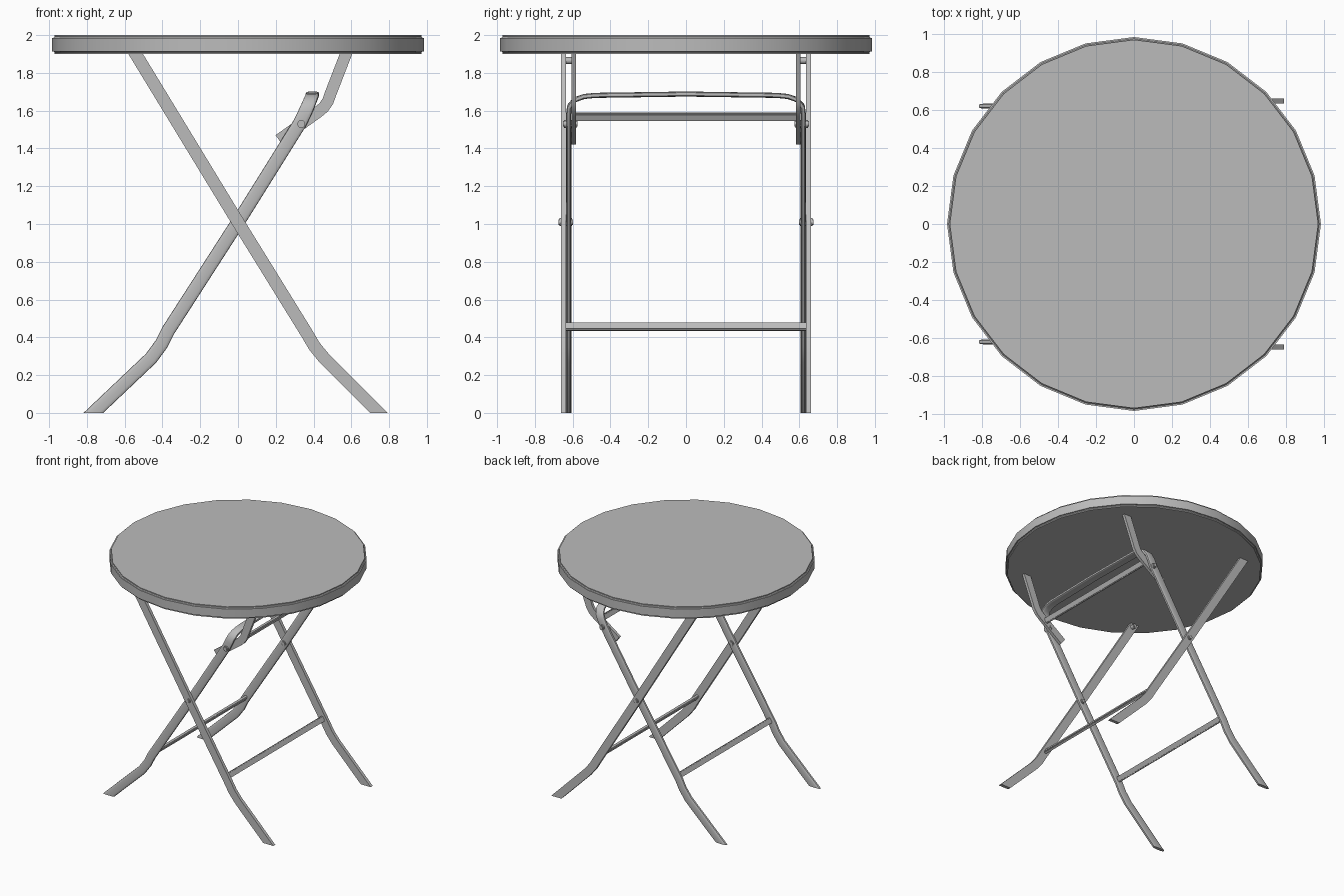
import bpy, bmesh, math
from mathutils import Vector

cube = bpy.data.objects.get("Cube")
if cube:
    bpy.data.objects.remove(cube, do_unlink=True)

GREY = (0.5, 0.5, 0.5, 1)
metal = bpy.data.materials.new("grey_metal")
metal.use_nodes = True
metal.diffuse_color = GREY
metal.node_tree.nodes["Principled BSDF"].inputs["Base Color"].default_value = GREY


def finish(name, bm):
    bmesh.ops.recalc_face_normals(bm, faces=bm.faces)
    mesh = bpy.data.meshes.new(name)
    bm.to_mesh(mesh)
    bm.free()
    mesh.materials.append(metal)
    obj = bpy.data.objects.new(name, mesh)
    bpy.context.collection.objects.link(obj)
    bpy.ops.object.select_all(action="DESELECT")
    obj.select_set(True)
    bpy.context.view_layer.objects.active = obj
    bpy.ops.object.shade_smooth_by_angle(angle=math.radians(35))
    return obj


def flat_section(w, t):
    return [(-w / 2, -t / 2), (w / 2, -t / 2), (w / 2, t / 2), (-w / 2, t / 2)]


def oval_section(w, t, n=16):
    """Flattened tube with rounded edges."""
    pts = []
    for i in range(n):
        a = math.tau * i / n
        c, s = math.cos(a), math.sin(a)
        pts.append((w / 2 * math.copysign(abs(c) ** 0.6, c),
                    t / 2 * math.copysign(abs(s) ** 0.6, s)))
    return pts


def sweep(name, path, section):
    """Sweep a section along a path, its width kept closest to x; trim at the floor."""
    path = [Vector(p) for p in path]
    bm = bmesh.new()
    rings = []
    for i, p in enumerate(path):
        a = (p - path[i - 1]).normalized() if i else Vector()
        b = (path[i + 1] - p).normalized() if i < len(path) - 1 else Vector()
        t = (a + b).normalized()
        wide = (Vector((1, 0, 0)) - t * t.x).normalized()
        thick = t.cross(wide)
        rings.append([bm.verts.new(p + wide * u + thick * v) for u, v in section])
    n = len(section)
    for r, s in zip(rings, rings[1:]):
        for k in range(n):
            bm.faces.new((r[k], r[(k + 1) % n], s[(k + 1) % n], s[k]))
    bm.faces.new(rings[0])
    bm.faces.new(rings[-1])
    geom = bm.verts[:] + bm.edges[:] + bm.faces[:]
    bmesh.ops.bisect_plane(bm, geom=geom, plane_co=(0, 0, 0),
                           plane_no=(0, 0, -1), clear_outer=True)
    bmesh.ops.holes_fill(bm, edges=[e for e in bm.edges if e.is_boundary])
    return finish(name, bm)


def crossbar(name, x, z, half, tilt):
    bm = bmesh.new()
    bmesh.ops.create_cube(bm, size=1)
    for v in bm.verts:
        v.co = Vector((v.co.x * 0.024, v.co.y * 2 * half, v.co.z * 0.045))
    bmesh.ops.bevel(bm, geom=[e for e in bm.edges if abs((e.verts[0].co - e.verts[1].co).y) > 0.1],
                    offset=0.006, segments=2, affect="EDGES")
    obj = finish(name, bm)
    obj.location = (x, 0, z)
    obj.rotation_euler.y = tilt


def bolt(name, x, z, y0, y1, r):
    bm = bmesh.new()
    bmesh.ops.create_cone(bm, cap_ends=True, segments=12, radius1=r, radius2=r, depth=abs(y1 - y0))
    rims = [e for e in bm.edges if abs(e.verts[0].co.z - e.verts[1].co.z) < 1e-4]
    bmesh.ops.bevel(bm, geom=rims, offset=0.006, segments=2, affect="EDGES")
    obj = finish(name, bm)
    obj.location = (x, (y0 + y1) / 2, z)
    obj.rotation_euler.x = math.pi / 2


# Round table top with softened rims
bm = bmesh.new()
bmesh.ops.create_cone(bm, cap_ends=True, segments=24, radius1=0.985, radius2=0.985, depth=0.1)
rims = [e for e in bm.edges if abs(e.verts[0].co.z - e.verts[1].co.z) < 1e-4]
bmesh.ops.bevel(bm, geom=rims, offset=0.014, segments=3, affect="EDGES")
top = finish("table_top", bm)
top.location.z = 1.95

# Outer legs, latch arms and bolts on both sides
outer = [(-0.56, 1.93), (0, 1.01), (0.365, 0.42), (0.405, 0.352), (0.46, 0.285), (0.825, -0.08)]
latch = [(0.583, 1.93), (0.49, 1.69), (0.476, 1.65), (0.453, 1.617), (0.42, 1.59), (0.217, 1.445)]
for side, word in ((-1, "right"), (1, "left")):
    sweep("outer_leg_" + word, [(x, side * 0.648, z) for x, z in outer], flat_section(0.066, 0.027))
    sweep("latch_arm_" + word, [(x, side * 0.594, z) for x, z in latch], flat_section(0.062, 0.024))
    bolt("pivot_bolt_" + word, 0, 1.01, side * 0.597, side * 0.675, 0.021)
    bolt("latch_bolt_" + word, 0.335, 1.53, side * 0.575, side * 0.652, 0.021)
    bolt("top_bolt_" + word, -0.515, 1.865, side * 0.598, side * 0.64, 0.018)

# Inner frame: two legs joined by a bent handle
half = [(-0.85, 0.621, -0.08), (-0.46, 0.621, 0.29), (-0.405, 0.621, 0.365),
        (-0.37, 0.621, 0.435), (0, 0.621, 1.01), (0.325, 0.621, 1.53),
        (0.352, 0.621, 1.585), (0.37, 0.615, 1.625), (0.384, 0.588, 1.658),
        (0.391, 0.54, 1.675), (0.393, 0.48, 1.681), (0.394, 0, 1.688)]
inner = half + [(x, -y, z) for x, y, z in reversed(half[:-1])]
sweep("inner_leg_frame", inner, oval_section(0.072, 0.027))

# Cross bars
crossbar("outer_leg_bar", 0.343, 0.455, 0.64, math.radians(-32))
crossbar("inner_leg_bar", -0.357, 0.455, 0.62, math.radians(32))
crossbar("latch_bar", 0.385, 1.567, 0.59, math.radians(25))
